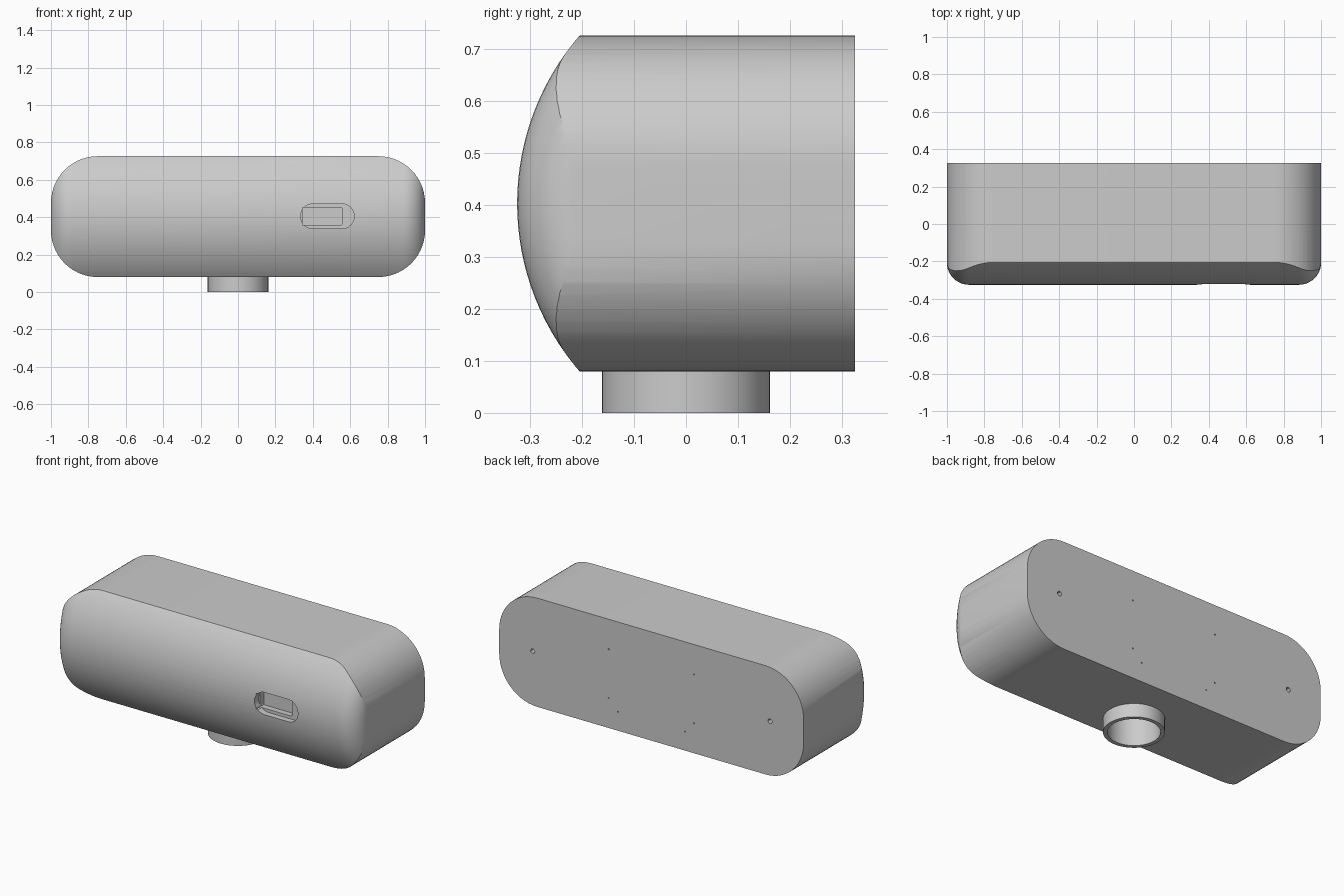
import bpy, bmesh, math
from mathutils import Vector

if "Cube" in bpy.data.objects:
    bpy.data.objects.remove(bpy.data.objects["Cube"], do_unlink=True)

MID, HALF_H, BACK, FRONT = 0.403, 0.323, 0.325, -0.325

grey = bpy.data.materials.new("light grey")
grey.use_nodes = True
grey.diffuse_color = (0.6, 0.6, 0.6, 1)
grey.node_tree.nodes["Principled BSDF"].inputs["Base Color"].default_value = (0.6, 0.6, 0.6, 1)


def loft(name, rings):
    """Solid skinned through a list of matching closed rings."""
    bm = bmesh.new()
    loops = [[bm.verts.new(p) for p in ring] for ring in rings]
    n = len(loops[0])
    for a, b in zip(loops, loops[1:]):
        for i in range(n):
            bm.faces.new((a[i], a[(i + 1) % n], b[(i + 1) % n], b[i]))
    bm.faces.new(loops[0])
    bm.faces.new(loops[-1])
    bmesh.ops.recalc_face_normals(bm, faces=bm.faces)
    mesh = bpy.data.meshes.new(name)
    bm.to_mesh(mesh)
    bm.free()
    mesh.materials.append(grey)
    obj = bpy.data.objects.new(name, mesh)
    bpy.context.collection.objects.link(obj)
    return obj


def rounded_rect(cx, cz, hw, hh, r, seg=12):
    pts = []
    for k, (sx, sz) in enumerate(((1, 1), (-1, 1), (-1, -1), (1, -1))):
        for i in range(seg + 1):
            t = math.pi / 2 * (k + i / seg)
            pts.append((cx + sx * (hw - r) + r * math.cos(t),
                        cz + sz * (hh - r) + r * math.sin(t)))
    return pts


def prism_y(name, pts, y0, y1):
    return loft(name, [[(x, y, z) for x, z in pts] for y in (y0, y1)])


def circle(cx, cy, r, n):
    return [(cx + r * math.cos(2 * math.pi * i / n), cy + r * math.sin(2 * math.pi * i / n))
            for i in range(n)]


def prism_z(name, pts, z0, z1):
    return loft(name, [[(x, y, z) for x, y in pts] for z in (z0, z1)])


def combine(obj, cutter, operation="DIFFERENCE"):
    mod = obj.modifiers.new("cut", "BOOLEAN")
    mod.object, mod.operation, mod.solver = cutter, operation, "EXACT"
    bpy.ops.object.select_all(action="DESELECT")
    bpy.context.view_layer.objects.active = obj
    obj.select_set(True)
    bpy.ops.object.modifier_apply(modifier=mod.name)
    bpy.data.objects.remove(cutter, do_unlink=True)


def smooth(obj):
    bpy.ops.object.select_all(action="DESELECT")
    bpy.context.view_layer.objects.active = obj
    obj.select_set(True)
    bpy.ops.object.shade_smooth_by_angle(angle=math.radians(30))


# Housing: rounded bar along y
body = prism_y("housing", rounded_rect(0, MID, 1, HALF_H, 0.25, 14), -0.5, BACK)

# Bulged front with rounded ends, intersected with the bar
R, FILLET, END = 0.495, 0.12, 1.001
steps = [math.pi / 2 * i / 10 for i in range(11)]
right = [(END - FILLET + FILLET * math.sin(t), FILLET * (1 - math.cos(t))) for t in steps]
stations = [(-x, d) for x, d in reversed(right)] + right
heights = [-0.36 + 0.72 * i / 32 for i in range(33)]
rings = []
for x, d in stations:
    ring = [(x, FRONT + d + R - math.sqrt(R * R - h * h), MID + h) for h in heights]
    rings.append(ring + [(x, 0.5, MID + 0.36), (x, 0.5, MID - 0.36)])
combine(body, loft("front_shape", rings), "INTERSECT")

# Window recess with a deeper rectangular pocket
combine(body, prism_y("slot_cut", rounded_rect(0.478, 0.405, 0.143, 0.066, 0.065, 10), -0.5, -0.285))
combine(body, prism_y("pocket_cut", rounded_rect(0.45, 0.405, 0.105, 0.048, 0.004, 2), -0.5, -0.25))

# Mounting holes and pin holes in the back
holes = [(s * 0.78, 0, 0.014) for s in (1, -1)]
holes += [(s * 0.28, h, 0.004) for s in (1, -1) for h in (0.145, -0.145)]
holes += [(-0.22, -0.21, 0.004), (0.22, -0.21, 0.004)]
for x, h, r in holes:
    combine(body, prism_y("hole_cut", circle(x, MID + h, r, 12), BACK - 0.04, 0.5))

# Socket bore in the underside
combine(body, prism_z("bore_cut", circle(0, 0, 0.139, 48), -0.1, 0.3))
smooth(body)

# Hollow neck below the housing
neck = prism_z("neck_ring", circle(0, 0, 0.162, 48), 0, 0.09)
combine(neck, prism_z("neck_cut", circle(0, 0, 0.139, 48), -0.1, 0.2))
smooth(neck)
